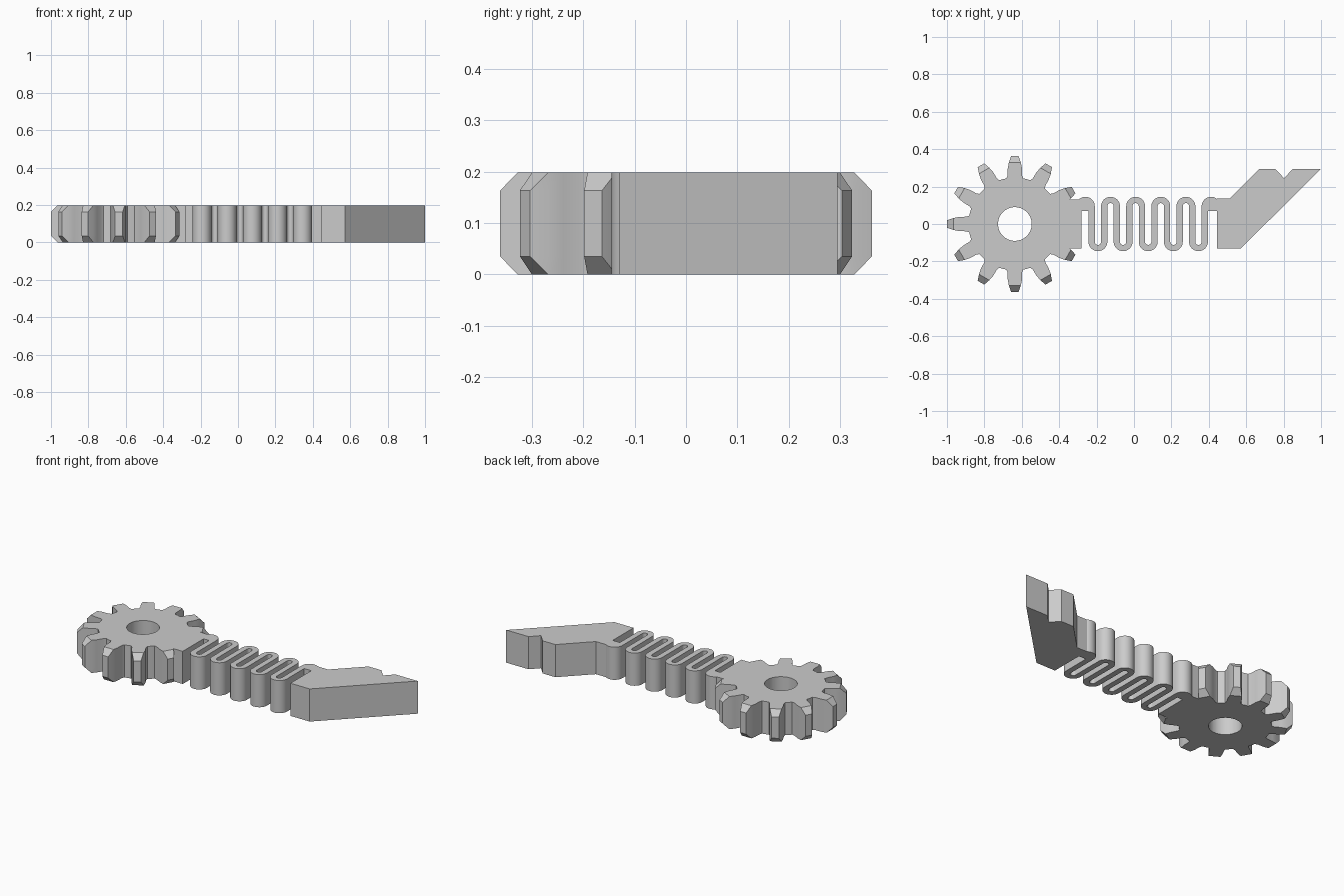
import bpy, bmesh, math

if "Cube" in bpy.data.objects:
    bpy.data.objects.remove(bpy.data.objects["Cube"])

H = 0.198            # thickness of every part
GX = -0.637          # gear centre

grey = bpy.data.materials.new("plain grey")
grey.use_nodes = True
grey.diffuse_color = (0.6, 0.6, 0.6, 1)
grey.node_tree.nodes["Principled BSDF"].inputs["Base Color"].default_value = grey.diffuse_color


def finish(name, bm):
    bmesh.ops.remove_doubles(bm, verts=bm.verts, dist=1e-5)
    bmesh.ops.recalc_face_normals(bm, faces=bm.faces)
    mesh = bpy.data.meshes.new(name)
    bm.to_mesh(mesh)
    bm.free()
    mesh.materials.append(grey)
    ob = bpy.data.objects.new(name, mesh)
    bpy.context.collection.objects.link(ob)
    bpy.ops.object.select_all(action='DESELECT')
    ob.select_set(True)
    bpy.context.view_layer.objects.active = ob
    bpy.ops.object.shade_smooth_by_angle(angle=math.radians(30))
    return ob


def prism(name, outline):
    """Upright solid with the given plan outline."""
    bm = bmesh.new()
    face = bm.faces.new([bm.verts.new((x, y, 0)) for x, y in outline])
    top = bmesh.ops.extrude_face_region(bm, geom=[face])["geom"]
    for v in top:
        if isinstance(v, bmesh.types.BMVert):
            v.co.z = H
    return finish(name, bm)


def box(name, x0, x1, y0, y1):
    return prism(name, [(x0, y0), (x1, y0), (x1, y1), (x0, y1)])


# Gear: lofted rings, tooth tips chamfered top and bottom, round bore
def build_gear(teeth=12, root=0.248, shoulder=0.33, bore=0.09, chamfer=0.035):
    flank = [(root, 0.045), (0.262, 0.039), (0.30, 0.038), (shoulder, 0.032), (0.363, 0.02)]
    tooth = [(r, -w) for r, w in flank] + [(r, w) for r, w in reversed(flank)]
    full, cut, hole = [], [], []
    for i in range(teeth):
        base = math.tau * i / teeth
        points = [(r, math.asin(w / r)) for r, w in tooth] + [(root, math.pi / teeth)]
        end = math.asin(0.032 / shoulder)
        for r, a in points:
            hole.append((bore, base + a))
            if i == 0:                      # this tooth gives way to the block
                r = root
            full.append((r, base + a))
            tip = r > shoulder
            cut.append((shoulder, base + math.copysign(end, a)) if tip else (r, base + a))
    layers = [(hole, 0), (cut, 0), (full, chamfer), (full, H - chamfer), (cut, H), (hole, H)]
    bm = bmesh.new()
    rings = [[bm.verts.new((GX + r * math.cos(a), r * math.sin(a), z)) for r, a in ring]
             for ring, z in layers]
    n = len(hole)
    for k, ring in enumerate(rings):
        nxt = rings[(k + 1) % len(rings)]
        for i in range(n):
            j = (i + 1) % n
            bm.faces.new((ring[i], ring[j], nxt[j], nxt[i]))
    return finish("gear", bm)


build_gear()

# Block joining the gear to the spring
box("gear_block", -0.45, -0.28, -0.13, 0.13)

# Serpentine spring: alternating half-round bends of constant width
PITCH, FIRST, BEND_Y, INNER, OUTER = 0.0672, -0.26, 0.095, 0.0168, 0.0504
left, right = [], []
for k in range(11):
    up = k % 2 == 0
    cx, cy = FIRST + PITCH * k, BEND_Y if up else -BEND_Y
    for s in range(17):
        a = math.pi * (1 - s / 16) if up else math.pi * (1 + s / 16)
        for side, r in ((left, OUTER if up else INNER), (right, INNER if up else OUTER)):
            side.append((cx + r * math.cos(a), cy + r * math.sin(a)))
prism("spring", left + right[::-1])

# Square bars that fill the two end bends
box("spring_bar_right", -0.29, -0.235, 0.07, 0.12)
box("spring_bar_left", 0.385, 0.45, 0.07, 0.12)

# Slanted arm with a notch in its back edge
prism("arm", [(0.443, -0.13), (0.572, -0.13), (1.0, 0.295), (0.85, 0.295), (0.802, 0.245),
              (0.755, 0.295), (0.67, 0.295), (0.51, 0.135), (0.443, 0.135)])
